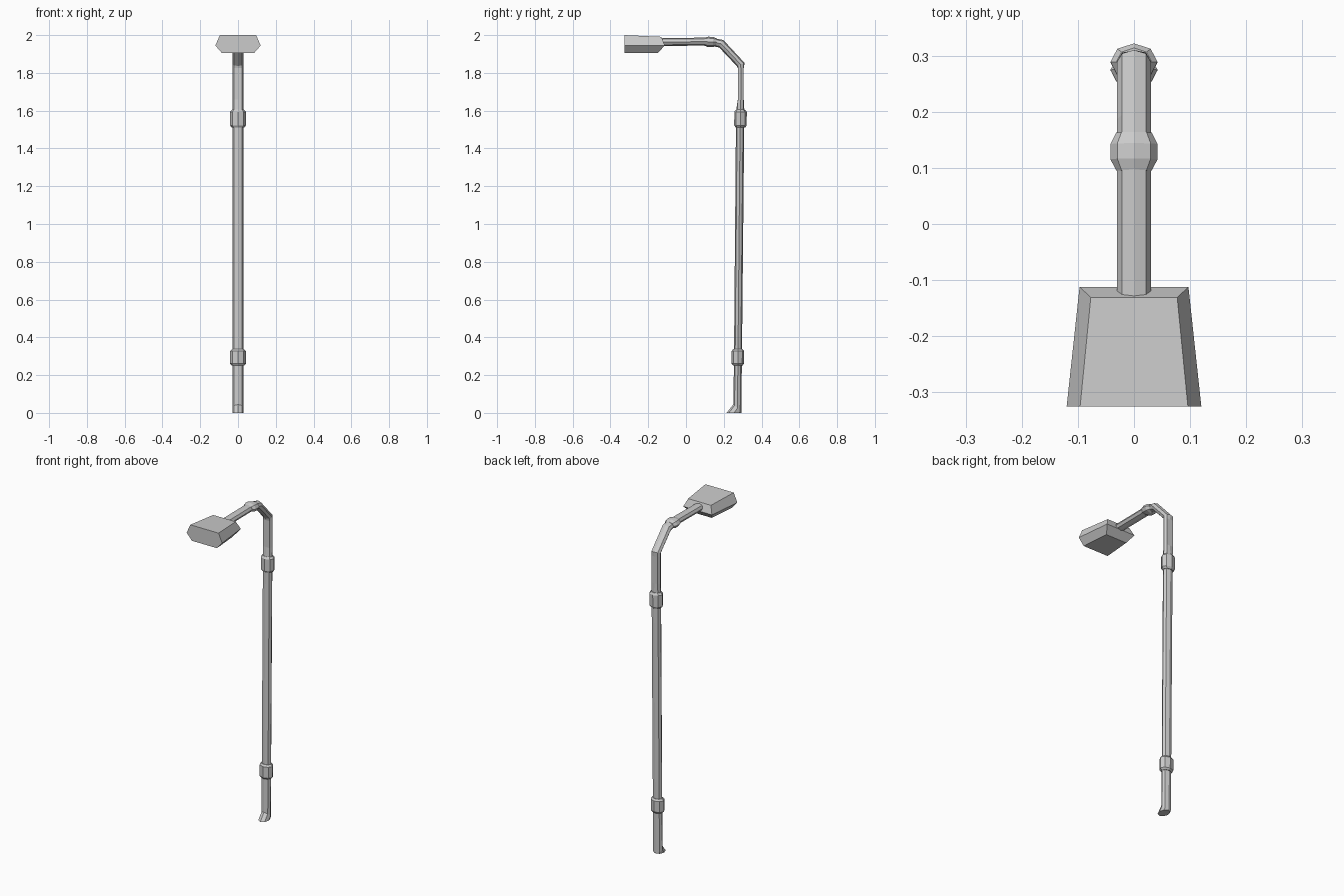
import bpy, math

if "Cube" in bpy.data.objects:
    bpy.data.objects.remove(bpy.data.objects["Cube"])

SIDES = 8


def mesh_object(name, verts, faces):
    me = bpy.data.meshes.new(name)
    me.from_pydata(verts, [], faces)
    me.update()
    ob = bpy.data.objects.new(name, me)
    bpy.context.collection.objects.link(ob)
    return ob


def loft(name, rings, n=SIDES):
    """Capped tube; ring = (y, z, dy, dz, rx, clamp), d = vector to the inner side."""
    verts, faces = [], []
    for y, z, dy, dz, rx, clamp in rings:
        for i in range(n):
            a = 2 * math.pi * i / n
            c = max(-clamp, min(clamp, math.cos(a)))
            verts.append((rx * math.sin(a), y + dy * c, z + dz * c))
    for r in range(len(rings) - 1):
        for i in range(n):
            j = (i + 1) % n
            faces.append((r * n + i, r * n + j, (r + 1) * n + j, (r + 1) * n + i))
    faces.append(tuple(reversed(range(n))))
    faces.append(tuple(range((len(rings) - 1) * n, len(rings) * n)))
    return loft_fix(mesh_object(name, verts, faces))


def loft_fix(ob):
    import bmesh
    bm = bmesh.new()
    bm.from_mesh(ob.data)
    bmesh.ops.recalc_face_normals(bm, faces=bm.faces)
    bm.to_mesh(ob.data)
    bm.free()
    return ob


def collar(name, start, end, r=0.042, depth=0.033, bevel=0.18):
    """Chamfered sleeve between two (y, z) points."""
    (y0, z0), (y1, z1) = start, end
    length = math.hypot(y1 - y0, z1 - z0)
    ty, tz = (y1 - y0) / length, (z1 - z0) / length
    rings = []
    for t, s in ((0, 0.75), (bevel, 1), (1 - bevel, 1), (1, 0.75)):
        rings.append((y0 + (y1 - y0) * t, z0 + (z1 - z0) * t,
                      -tz * depth * s, ty * depth * s, r * s, 1))
    return loft(name, rings)


# Pole with flared foot, flattened neck, bent top and horizontal arm
R = 0.03
FLAT = math.sqrt(0.5)
loft("pole_and_arm", [
    (0.254, 0.000, -0.039, 0.000, R, 1),
    (0.272, 0.024, -0.021, 0.021, R, 1),
    (0.275, 0.290, -0.021, 0.000, R, 1),
    (0.287, 1.600, -0.022, 0.000, R, 1),
    (0.290, 1.660, -0.022, 0.000, R, FLAT),
    (0.290, 1.825, -0.022, 0.000, R, FLAT),
    (0.289, 1.845, -0.021, -0.008, R, 1),
    (0.187, 1.954, -0.011, -0.020, R, 1),
    (0.130, 1.966, -0.003, -0.021, R, 1),
    (-0.145, 1.963, 0.000, -0.021, R, 1),
])

# Sleeves
collar("lower_collar", (0.274, 0.250), (0.275, 0.338), bevel=0.12)
collar("upper_collar", (0.288, 1.510), (0.289, 1.605), bevel=0.12)
collar("arm_collar", (0.163, 1.962), (0.095, 1.966), depth=0.027, bevel=0.3)

# Lamp head: three tapered outlines (z front, z back, half widths, back y)
FRONT = -0.325
verts = []
for zf, zb, wf, wb, yb in ((1.905, 1.905, 0.085, 0.070, -0.150),
                           (1.945, 1.945, 0.120, 0.097, -0.112),
                           (2.000, 1.991, 0.096, 0.077, -0.131)):
    verts += [(-wf, FRONT, zf), (wf, FRONT, zf), (wb, yb, zb), (-wb, yb, zb)]
faces = [(3, 2, 1, 0), (8, 9, 10, 11)]
for k in (0, 4):
    for i in range(4):
        j = (i + 1) % 4
        faces.append((k + i, k + j, k + 4 + j, k + 4 + i))
mesh_object("lamp_head", verts, faces)
